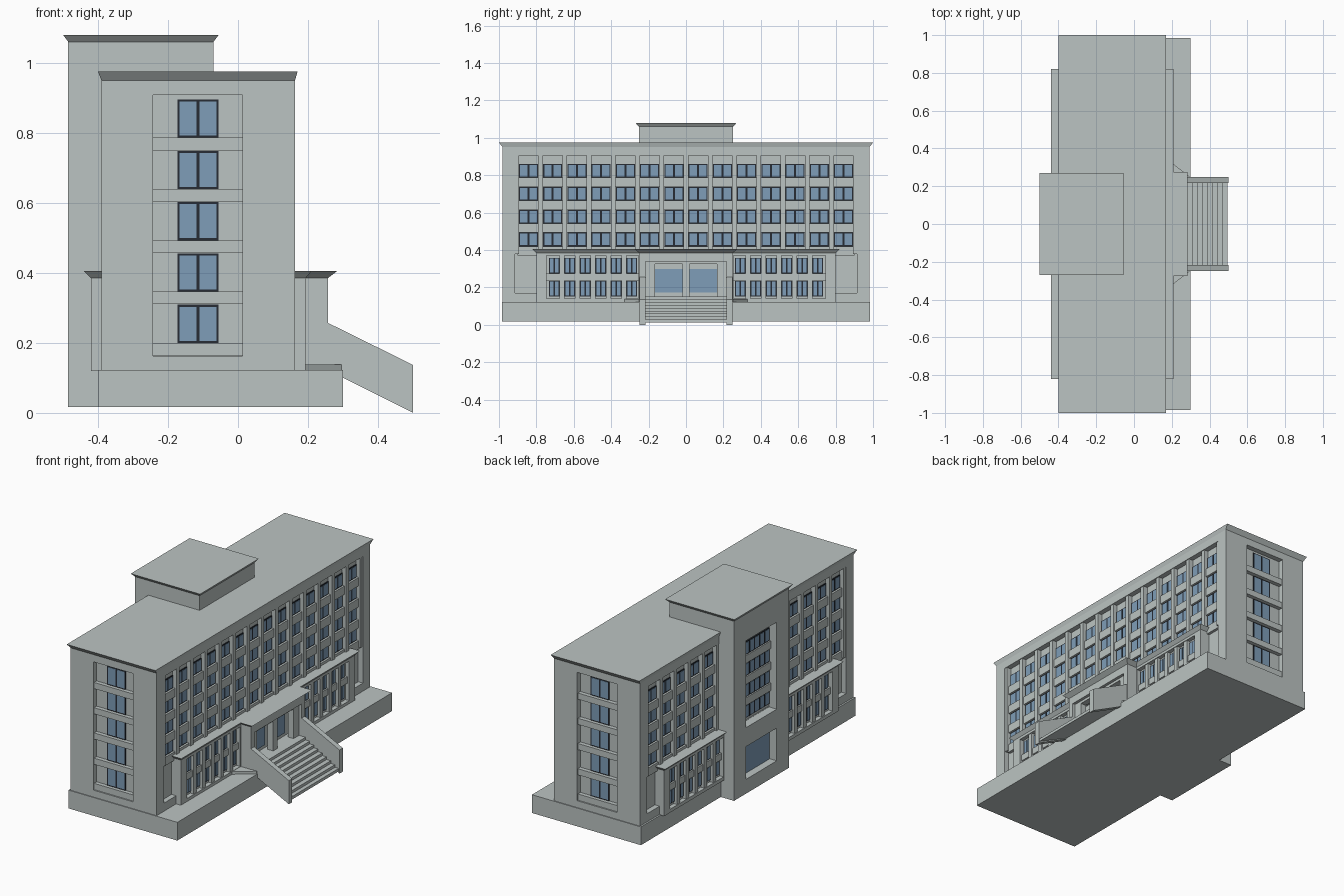
import bpy, bmesh
from mathutils import Matrix, Vector

if "Cube" in bpy.data.objects:
    bpy.data.objects.remove(bpy.data.objects["Cube"], do_unlink=True)


def material(name, rgb):
    m = bpy.data.materials.new(name)
    m.use_nodes = True
    m.diffuse_color = (*rgb, 1)
    m.node_tree.nodes["Principled BSDF"].inputs["Base Color"].default_value = (*rgb, 1)
    return m


STONE = material("pale grey stone", (0.50, 0.55, 0.54))
GLASS = material("blue glass", (0.21, 0.34, 0.48))
FRAME = material("dark window frame", (0.02, 0.025, 0.035))


def finish(name, bm, mat):
    bmesh.ops.recalc_face_normals(bm, faces=bm.faces)
    mesh = bpy.data.meshes.new(name)
    bm.to_mesh(mesh)
    bm.free()
    mesh.materials.append(mat)
    bpy.context.collection.objects.link(bpy.data.objects.new(name, mesh))


def part(name, mat, boxes):
    """One object from boxes given as (x0, x1, y0, y1, z0, z1)."""
    bm = bmesh.new()
    for b in boxes:
        lo, hi = Vector(b[0::2]), Vector(b[1::2])
        m = Matrix.Translation((lo + hi) / 2) @ Matrix.Diagonal((*(hi - lo), 1))
        bmesh.ops.create_cube(bm, size=1, matrix=m)
    finish(name, bm, mat)


def cornice(name, bottom, top, z0, z1):
    """Flared slab between two rectangles (x0, x1, y0, y1)."""
    bm = bmesh.new()
    bmesh.ops.create_cube(bm, size=1)
    for v in bm.verts:
        r = top if v.co.z > 0 else bottom
        v.co = (r[v.co.x > 0], r[2 + (v.co.y > 0)], z1 if v.co.z > 0 else z0)
    finish(name, bm, STONE)


def prism(name, points, direction):
    bm = bmesh.new()
    face = bm.faces.new([bm.verts.new(p) for p in points])
    new = bmesh.ops.extrude_face_region(bm, geom=[face])["geom"]
    bmesh.ops.translate(bm, vec=direction,
                        verts=[g for g in new if isinstance(g, bmesh.types.BMVert)])
    finish(name, bm, STONE)


def facing(axis, sign, face):
    """Map (along, depth behind the face, height) ranges to a world box."""
    def to_box(u0, u1, d0, d1, z0, z1):
        d = sorted((face - sign * d0, face - sign * d1))
        return (*d, u0, u1, z0, z1) if axis == 0 else (u0, u1, *d, z0, z1)
    return to_box


def wall(f, u0, u1, z0, z1, a, b, c, d, depth):
    """Four boxes around an opening a..b by c..d."""
    return [f(u0, a, 0, depth, z0, z1), f(b, u1, 0, depth, z0, z1),
            f(a, b, 0, depth, z0, c), f(a, b, 0, depth, d, z1)]


def windows(name, f, centres, sills, width, height, depth, edge=0.006, bar=0.010):
    """Dark plates with two proud panes each."""
    frames, panes = [], []
    for u in centres:
        for z in sills:
            frames.append(f(u - width / 2, u + width / 2, depth - 0.004, depth, z, z + height))
            for s in (-1, 1):
                a, b = sorted((u + s * bar / 2, u + s * (width / 2 - edge)))
                panes.append(f(a, b, depth - 0.006, depth - 0.002, z + edge, z + height - edge))
    part(name + "_frames", FRAME, frames)
    part(name + "_panes", GLASS, panes)


# Base and main block
X0, X1, Y, D = -0.39, 0.163, 0.98, 0.03
part("base", STONE, [(-0.40, 0.30, -0.985, 0.985, 0.017, 0.123)])
part("main_core", STONE, [(X0 + D, X1 - D, -Y + D, Y - D, 0.1, 0.95)])
cornice("main_cornice", (X0, X1, -Y, Y), (-0.40, 0.17, -1, 1), 0.95, 0.975)

# Long facades: recessed bays between piers
bays = [(i - 6.5) * 0.1296 for i in range(14)]
piers = [(i - 7) * 0.1296 for i in range(15)]
rows = [0.42 + 0.1223 * i for i in range(4)]
for side, sign, face in (("front", 1, X1), ("rear", -1, X0)):
    f = facing(0, sign, face)
    keep = [u for u in bays if sign > 0 or abs(u) > 0.25]
    part(side + "_facade_wall", STONE,
         wall(f, -Y, Y, 0.12, 0.95, -0.913, 0.913, 0.17, 0.905, D))
    part(side + "_piers", STONE,
         [f(u - 0.013, u + 0.013, 0.004, D, 0.38, 0.905) for u in piers])
    part(side + "_spandrels", STONE,
         [f(-0.9, 0.9, 0.014, D, z - 0.049, z) for z in rows])
    windows(side + "_windows", f, keep, rows, 0.102, 0.074, D)

# End facades: one column of windows with ledges
floors = [0.20 + 0.1465 * i for i in range(5)]
for side, sign in (("left_end", -1), ("right_end", 1)):
    f = facing(1, sign, sign * Y)
    part(side + "_wall", STONE,
         wall(f, X0 + D, X1 - D, 0.12, 0.95, -0.243, 0.013, 0.163, 0.908, D))
    part(side + "_ledges", STONE, [f(-0.243, 0.013, 0.006, D, z - 0.036, z) for z in floors])
    windows(side + "_windows", f, [-0.114], floors, 0.118, 0.109, D, 0.006, 0.009)

# Low wings on both long sides
W = 0.025
for side, sign, face, lip in (("front", 1, 0.193, 0.21), ("rear", -1, -0.42, -0.44)):
    f = facing(0, sign, face)
    inner = 0.12 if sign > 0 else -0.35
    xs, tops = sorted((inner, face)), sorted((inner, lip))
    cornice(side + "_wing_cornice", (*xs, -0.80, 0.80), (*tops, -0.82, 0.82), 0.385, 0.405)
    for half, s in (("left", -1), ("right", 1)):
        name = side + "_wing_" + half
        a, b = sorted((s * 0.24, s * 0.80))
        oa, ob = sorted((s * 0.255, s * 0.745))
        cols = [s * (0.29 + 0.083 * i) for i in range(6)]
        gaps = [s * (0.3315 + 0.083 * i) for i in range(5)]
        part(name + "_wall", STONE,
             wall(f, a, b, 0.12, 0.39, oa, ob, 0.14, 0.37, W) + [f(a, b, W, 0.06, 0.12, 0.39)])
        part(name + "_piers", STONE,
             [f(u - 0.0135, u + 0.0135, 0.004, W, 0.14, 0.37) for u in gaps]
             + [f(oa, ob, 0.012, W, 0.238, 0.276)])
        windows(name + "_windows", f, cols, (0.153, 0.276), 0.056, 0.083, W, 0.005, 0.008)

# Rear tower with a tall window recess and a doorway
f = facing(0, -1, -0.485)
T = 0.05
part("tower_core", STONE, [(-0.485 + T, -0.07, -0.252, 0.252, 0.017, 1.06)])
part("tower_rear_wall", STONE,
     wall(f, -0.252, 0.252, 0.017, 0.35, -0.14, 0.14, 0.10, 0.29, T)
     + wall(f, -0.252, 0.252, 0.35, 1.06, -0.14, 0.14, 0.40, 0.905, T))
cornice("tower_cornice", (-0.485, -0.07, -0.252, 0.252), (-0.5, -0.055, -0.27, 0.27), 1.06, 1.08)
part("tower_spandrels", STONE, [f(-0.14, 0.14, T - 0.012, T, z - 0.045, z) for z in rows[1:]])
windows("tower_windows", f, (-0.093, 0, 0.093), rows, 0.092, 0.076, T)
part("rear_door_glass", GLASS, [f(-0.14, 0.14, T - 0.005, T, 0.10, 0.29)])

# Entrance porch
part("porch_shell", STONE,
     [(0.15, 0.257, *sorted((s * 0.217, s * 0.25)), 0.12, 0.385) for s in (-1, 1)]
     + [(0.15, 0.257, -0.22, 0.22, 0.34, 0.385), (0.13, 0.18, -0.22, 0.22, 0.12, 0.34)])
part("porch_posts", STONE,
     [(0.205, 0.24, *sorted((s * 0.167, s * 0.217)), 0.15, 0.34) for s in (-1, 1)]
     + [(0.205, 0.24, -0.02, 0.02, 0.15, 0.34), (0.205, 0.24, -0.217, 0.217, 0.325, 0.34)])
part("door_glass", GLASS, [(0.178, 0.185, *sorted((s * 0.015, s * 0.167)), 0.172, 0.298)
                           for s in (-1, 1)])
cornice("porch_cornice", (0.15, 0.257, -0.25, 0.25), (0.15, 0.283, -0.275, 0.275), 0.385, 0.405)

# Entrance stairs, parapets and angled plinths
steps, run, rise = 8, 0.027, 0.0155
profile = [(0.16, 0.12), (0.16, 0.153)]
for i in range(steps):
    x, z = 0.282 + i * run, 0.153 - i * rise
    profile += [(x, z), (x, z - rise)]
profile += [(0.495, 0.029), (0.495, 0.012), (0.30, 0.105)]
prism("entrance_steps", [(x, -0.22, z) for x, z in profile], (0, 0.44, 0))
parapet = [(0.25, 0.12), (0.25, 0.26), (0.257, 0.257), (0.5, 0.137), (0.5, 0), (0.30, 0.10)]
for side, s in (("left", -1), ("right", 1)):
    prism(side + "_stair_parapet", [(x, s * 0.217, z) for x, z in parapet], (0, s * 0.031, 0))
    prism(side + "_plinth", [(0.18, s * 0.24, 0.12), (0.18, s * 0.33, 0.12), (0.193, s * 0.33, 0.12),
                             (0.295, s * 0.25, 0.12), (0.295, s * 0.24, 0.12)], (0, 0, 0.018))
